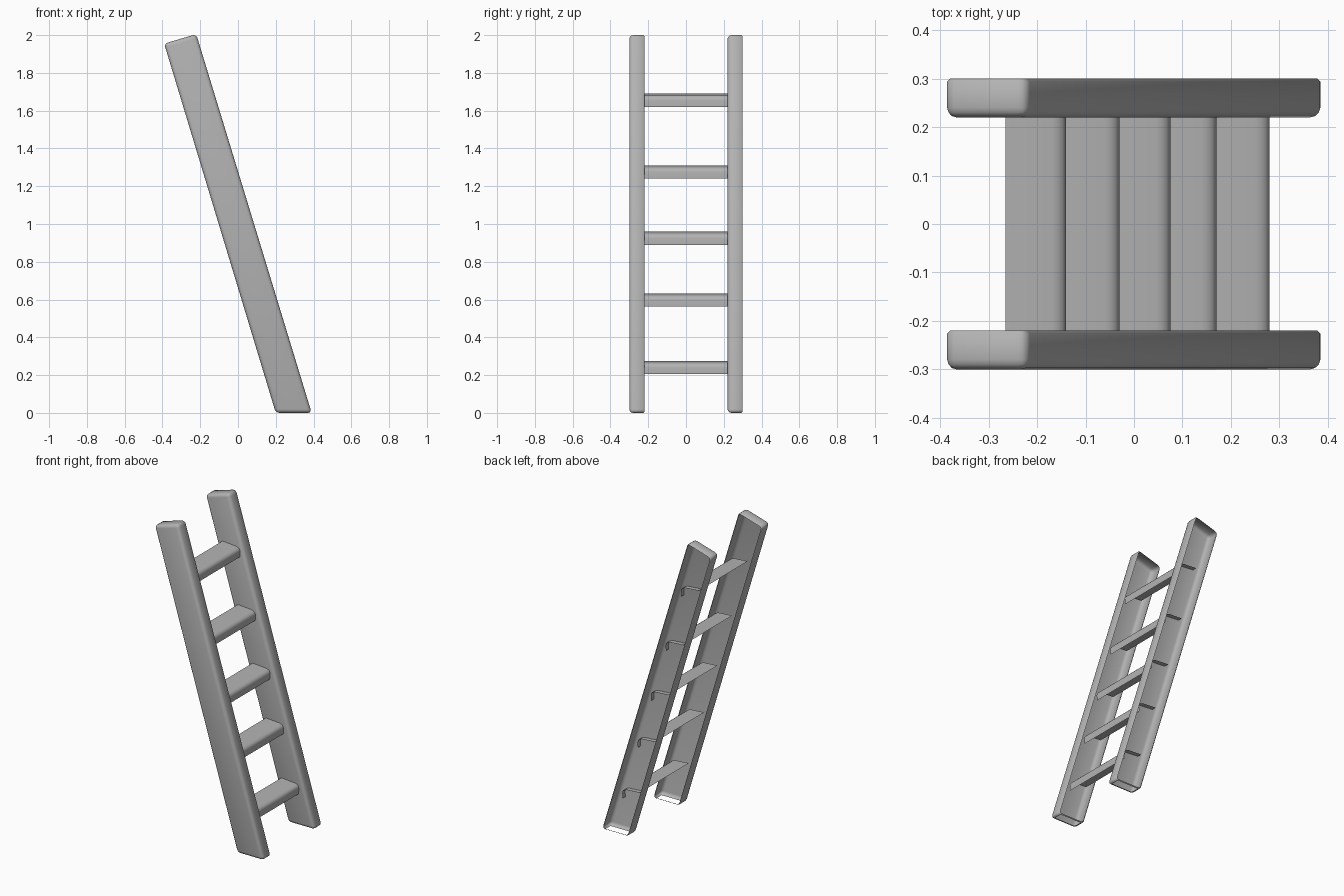
import bpy, bmesh, math

if "Cube" in bpy.data.objects:
    bpy.data.objects.remove(bpy.data.objects["Cube"])

# Dark grey finish shared by every part
grey = bpy.data.materials.new("dark_grey")
grey.diffuse_color = (0.45, 0.45, 0.45, 1.0)
grey.use_nodes = True
grey.node_tree.nodes["Principled BSDF"].inputs["Base Color"].default_value = grey.diffuse_color

def finish(bm, name, angle):
    mesh = bpy.data.meshes.new(name)
    bm.to_mesh(mesh)
    bm.free()
    mesh.materials.append(grey)
    ob = bpy.data.objects.new(name, mesh)
    bpy.context.collection.objects.link(ob)
    bpy.ops.object.select_all(action='DESELECT')
    ob.select_set(True)
    bpy.context.view_layer.objects.active = ob
    bpy.ops.object.shade_smooth_by_angle(angle=math.radians(angle))
    return ob

# Leaning side rails: rounded shells, open on the +y side and underneath
RAIL = [(0.20, 0.0), (0.39, 0.0), (-0.221, 2.005), (-0.391, 1.955)]

def rail(name, y0, y1):
    bm = bmesh.new()
    face = bm.faces.new([bm.verts.new((x, y0, z)) for x, z in RAIL])
    ext = bmesh.ops.extrude_face_region(bm, geom=[face], use_keep_orig=True)
    for v in ext['geom']:
        if isinstance(v, bmesh.types.BMVert):
            v.co.y = y1
    bmesh.ops.recalc_face_normals(bm, faces=bm.faces)
    # large rounding on the finished side, a slight one around the open side
    edges = [e for e in bm.edges if any(v.co.y < y1 - 0.001 for v in e.verts)]
    bmesh.ops.bevel(bm, geom=edges, offset=0.02, segments=3, profile=0.5,
                    affect='EDGES', clamp_overlap=True)
    rim = [e for e in bm.edges if all(v.co.y > y1 - 0.001 for v in e.verts)]
    bmesh.ops.bevel(bm, geom=rim, offset=0.006, segments=1, profile=0.5,
                    affect='EDGES', clamp_overlap=True)
    bm.normal_update()
    gone = [f for f in bm.faces if f.normal.y > 0.99 or f.normal.z < -0.99]
    bmesh.ops.delete(bm, geom=gone, context='FACES')
    finish(bm, name, 50)

rail("near_rail", -0.30, -0.22)
rail("far_rail", 0.22, 0.30)

# Rungs: open strips with a tread, a rounded nose and a front face
TREAD = [(-0.125, 0.0), (-0.03, -0.007), (-0.018, -0.010), (-0.008, -0.016),
         (-0.002, -0.024), (0.0, -0.034), (-0.001, -0.07)]
RUNGS = [(-0.14, 1.69), (-0.03, 1.31), (0.075, 0.96), (0.17, 0.632), (0.28, 0.275)]

for i, (rx, rz) in enumerate(RUNGS):
    bm = bmesh.new()
    rows = [[bm.verts.new((rx + x, y, rz + z)) for x, z in TREAD] for y in (-0.25, 0.25)]
    for k in range(len(TREAD) - 1):
        bm.faces.new((rows[0][k], rows[0][k + 1], rows[1][k + 1], rows[1][k]))
    finish(bm, f"rung_{i + 1}", 60)
